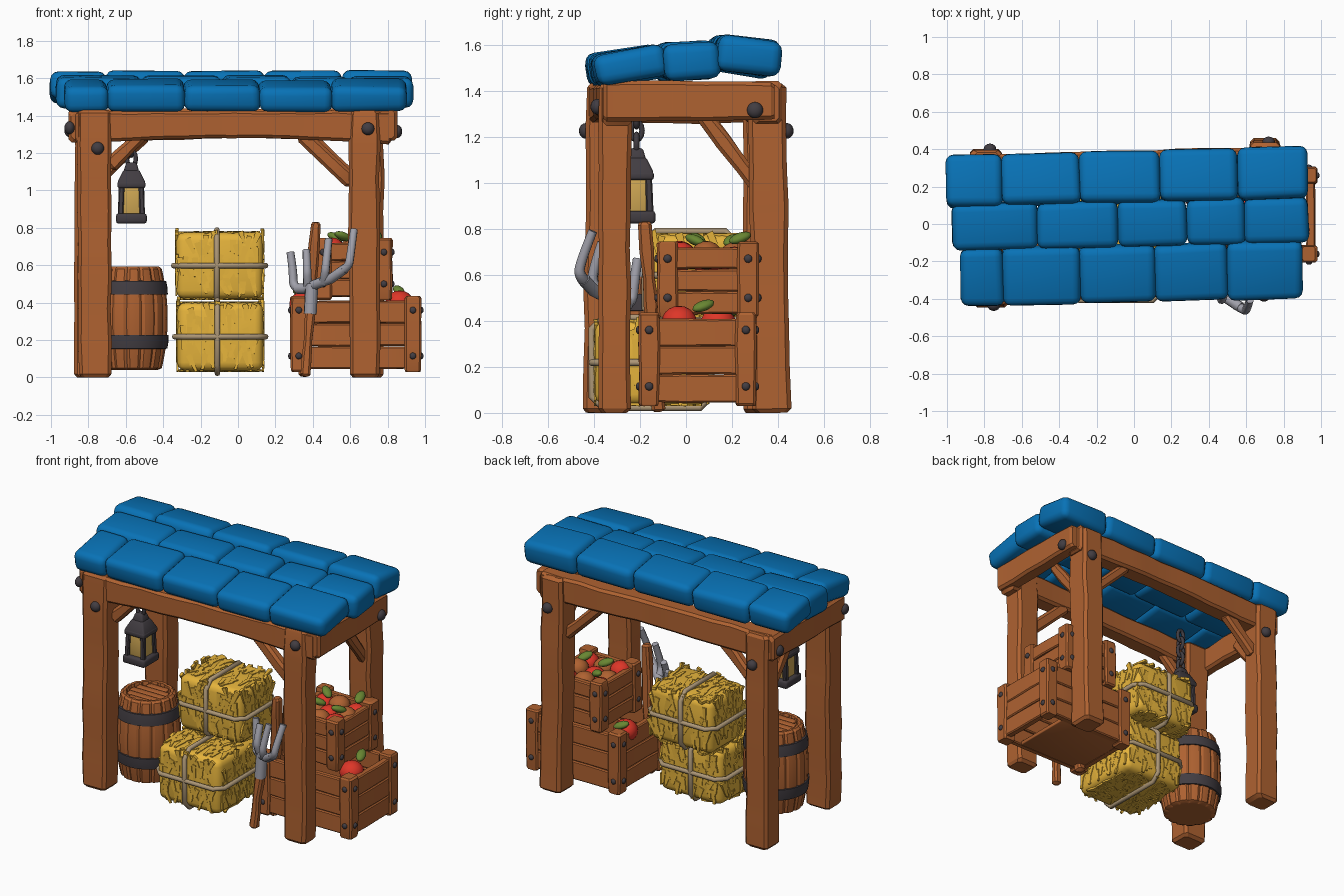
import bpy, bmesh, math, random
from mathutils import Vector as V, Matrix as M

if "Cube" in bpy.data.objects:
    bpy.data.objects.remove(bpy.data.objects["Cube"])

random.seed(4)
R = random.uniform

def lin(c):
    c /= 255
    return c / 12.92 if c <= .04045 else ((c + .055) / 1.055) ** 2.4

MATS = {}
for n, rgb in dict(wood=(175, 98, 49), roof_blue=(8, 114, 182), straw=(230, 180, 60), iron=(66, 61, 66),
                   steel=(160, 160, 170), rope=(172, 150, 118), apple_red=(222, 54, 40),
                   leaf_green=(104, 134, 50), lamp_glass=(208, 168, 84)).items():
    m = bpy.data.materials.new(n)
    m.diffuse_color = (*[lin(c) for c in rgb], 1)
    m.use_nodes = True
    m.node_tree.nodes["Principled BSDF"].inputs["Base Color"].default_value = m.diffuse_color
    MATS[n] = m

def finish(bm, name, mat, angle=45):
    bmesh.ops.recalc_face_normals(bm, faces=bm.faces[:])
    for f in bm.faces:
        f.smooth = True
    for e in bm.edges:
        e.smooth = len(e.link_faces) == 2 and e.calc_face_angle(0) < math.radians(angle)
    me = bpy.data.meshes.new(name)
    bm.to_mesh(me)
    bm.free()
    me.materials.append(MATS[mat])
    o = bpy.data.objects.new(name, me)
    bpy.context.collection.objects.link(o)
    return o

def box(name, loc, size, mat, bevel=.012, rot=(0, 0, 0), seg=2, jit=0):
    bm = bmesh.new()
    bmesh.ops.create_cube(bm, size=1)
    for v in bm.verts:
        v.co = V([v.co[i] * size[i] + R(-jit, jit) for i in range(3)])
    bmesh.ops.bevel(bm, geom=bm.edges[:], offset=bevel, segments=seg, profile=.5, affect='EDGES')
    o = finish(bm, name, mat, 60)
    o.location, o.rotation_euler = loc, rot
    return o

def beam(name, p0, p1, w, h, mat='wood', n=5, c=.016, jit=.004, arch=0):
    """Slightly wobbly hand-cut timber lofted between two points."""
    p0, p1 = V(p0), V(p1)
    L = (p1 - p0).length
    z = (p1 - p0) / L
    u = V((1, 0, 0)) - z * z.x if abs(z.z) > .9 else z.cross(V((0, 0, 1)))
    u.normalize()
    v = z.cross(u)
    ts = [0, c] + [c + (L - 2 * c) * i / n for i in range(1, n)] + [L - c, L]
    bm, rings = bmesh.new(), []
    for t in ts:
        k = c * .8 if t in (ts[0], ts[-1]) else 0
        a, b = w / 2 - k + R(-jit, jit), h / 2 - k + R(-jit, jit)
        d = b - arch * math.sin(math.pi * t / L)
        o = p0 + z * t + u * R(-jit, jit) * .6 + v * R(-jit, jit) * .6
        prof = [(a, d - c), (a - c, d), (c - a, d), (-a, d - c), (-a, c - b), (c - a, -b), (a - c, -b), (a, c - b)]
        rings.append([bm.verts.new(o + u * x + v * y) for x, y in prof])
    for r, s in zip(rings, rings[1:]):
        for i in range(8):
            bm.faces.new((r[i], r[(i + 1) % 8], s[(i + 1) % 8], s[i]))
    bm.faces.new(rings[0])
    bm.faces.new(rings[-1])
    return finish(bm, name, mat, 28)

def ball(name, loc, scale, mat, rot=(0, 0, 0), u=16):
    bm = bmesh.new()
    bmesh.ops.create_uvsphere(bm, u_segments=u, v_segments=u // 2 + 2, radius=1)
    o = finish(bm, name, mat, 90)
    o.location, o.scale, o.rotation_euler = loc, scale, rot
    return o

def tube(name, pts, r, mat, cyclic=False, tip=1, kind='POLY'):
    cu = bpy.data.curves.new(name, 'CURVE')
    cu.dimensions, cu.bevel_depth, cu.bevel_resolution, cu.use_fill_caps = '3D', r, 2, True
    s = cu.splines.new(kind)
    s.points.add(len(pts) - 1)
    for i, p in enumerate(pts):
        s.points[i].co = (*p, 1)
        s.points[i].radius = 1 + (tip - 1) * i / (len(pts) - 1)
    s.use_cyclic_u = cyclic
    if kind == 'NURBS':
        s.use_endpoint_u, s.order_u, s.resolution_u = True, 3, 5
    o = bpy.data.objects.new(name, cu)
    bpy.context.collection.objects.link(o)
    cu.materials.append(MATS[mat])
    bpy.ops.object.select_all(action='DESELECT')
    o.select_set(True)
    bpy.context.view_layer.objects.active = o
    bpy.ops.object.convert(target='MESH')

def lathe(name, loc, prof, seg, mat, groove=0):
    bm, rings = bmesh.new(), []
    for r, z in prof:
        rings.append([bm.verts.new((q * math.cos(a), q * math.sin(a), z)) for i in range(seg)
                      for a in [math.tau * i / seg] for q in [r - (groove if i % 5 == 0 else 0)]])
    for r, s in zip(rings, rings[1:]):
        for i in range(seg):
            bm.faces.new((r[i], r[(i + 1) % seg], s[(i + 1) % seg], s[i]))
    bm.faces.new(rings[0])
    bm.faces.new(rings[-1])
    finish(bm, name, mat, 25).location = loc

# posts: name, bottom xy, top xy, size
for n, b, t, s in [('front_left_post', (-.765, -.37), (-.77, -.35), (.178, .16)),
                   ('front_right_post', (.678, -.31), (.675, -.31), (.165, .14)),
                   ('back_right_post', (.70, .375), (.70, .35), (.16, .165)),
                   ('back_left_post', (-.795, .325), (-.79, .32), (.16, .15))]:
    beam(n, (*b, 0), (*t, 1.43), *s, n=8, c=.018)
    sy = 1 if b[1] > 0 else -1
    ball(n + '_bolt', (t[0] + .02, t[1] + sy * (s[1] / 2 + .005), 1.33 if n == 'front_right_post' else 1.225),
         (.034, .03, .034), 'iron')

# top beams, side beams and their bolts
beam('front_beam', (-.87, -.36, 1.337), (.82, -.30, 1.337), .125, .175, n=12, arch=.03)
beam('back_beam', (-.88, .305, 1.347), (.80, .355, 1.347), .125, .18, n=12, arch=.02)
beam('right_side_beam', (.80, -.36, 1.355), (.80, .385, 1.355), .1, .17)
beam('left_side_beam', (-.86, -.40, 1.345), (-.86, .37, 1.345), .085, .17)
for x, y, z in [(.85, .30, 1.315), (-.90, -.39, 1.335), (-.90, .30, 1.32)]:
    ball('side_bolt', (x, y, z), (.028, .035, .035), 'iron')

# diagonal braces
for x, y, s, k in [(-.69, -.33, 1, .17), (.61, -.30, -1, .26), (-.73, .32, 1, .22), (.64, .35, -1, .26)]:
    beam('brace', (x, y, 1.30 - k), (x + s * (k + .01), y, 1.30), .065, .075, n=3)
for x in (-.81, .72):
    beam('side_brace', (x, .34, .95), (x, .07, 1.30), .065, .07, n=3)

# three overlapping rows of roof tiles: y, z, depth, thickness, tilt, seams
for y, z, d, th, tilt, cuts in [(.25, 1.55, .28, .155, -8, (-1, -.705, -.29, .14, .555, .93)),
                                (.005, 1.53, .25, .16, 4, (-.97, -.515, -.085, .28, .59, .93)),
                                (-.262, 1.507, .31, .14, 9, (-.93, -.70, -.29, .115, .50, .90))]:
    for a, b in zip(cuts, cuts[1:]):
        x = (a + b) / 2
        box('roof_tile', (x, y + .026 * x, z + R(-.004, .004)), (b - a + .004, d, th), 'roof_blue', .043,
            (math.radians(tilt + R(-1.5, 1.5)), R(-.008, .008), .026), 3, .006)

# barrel with grooved staves and hoops
B = (-.575, -.13, 0)
def br(z):
    return .166 + .034 * (1 - ((z - .315) / .275) ** 2)
prof = [(br(.04) - .02, .04)] + [(br(z), z) for z in [.05 + .053 * i for i in range(11)]]
prof += [(br(.59) - .012, .592), (br(.59) - .03, .59), (br(.59) - .035, .565), (.02, .565)]
lathe('barrel', B, prof, 75, 'wood', .009)
for z in (.19, .48):
    lathe('barrel_hoop', B, [(br(z) - .02, z - .038), (br(z - .03) + .008, z - .036), (br(z) + .010, z),
                             (br(z + .03) + .008, z + .036), (br(z) - .02, z + .038)], 40, 'iron')
for i in range(-2, 3):
    w = 2 * math.sqrt(.125 ** 2 - (.05 * i) ** 2)
    box('barrel_lid_board', (B[0], B[1] + .05 * i, .568), (w, .046, .02), 'wood', .006)

# hay bales: core, straw strands on every side, two rope loops
def loop(a, b, r=.05):
    return [(a - r, b), (r - a, b), (-a, b - r), (-a, r - b), (r - a, -b), (a - r, -b), (a, r - b), (a, b - r)]

def bale(name, c, s):
    c = V(c)
    box(name + '_core', c, [k - .02 for k in s], 'straw', .045, seg=3)
    bm = bmesh.new()
    for ax in range(3):
        for sg in (1, -1):
            i, j = [(1, 2), (0, 2), (0, 1)][ax]
            for _ in range(int(s[i] * s[j] * 300)):
                p, n, d = V((0, 0, 0)), V((0, 0, 0)), V((0, 0, 0))
                p[ax] = sg * (s[ax] / 2 - .012)
                p[i], p[j] = R(-.43, .43) * s[i], R(-.37, .40) * s[j]
                n[ax] = sg
                ang = R(-.5, .5)
                d[i], d[j] = math.sin(ang), -math.cos(ang)
                d = (d + n * R(.0, .08)).normalized()
                u = d.cross(n).normalized()
                mat = M((u, d, u.cross(d))).transposed().to_4x4()
                L, w = R(.07, .11), R(.026, .036)
                vs = bmesh.ops.create_cube(bm, size=1)['verts']
                for v in vs:
                    k = .5 if v.co.y > 0 else 1
                    v.co = p + mat @ V((v.co.x * w * k, v.co.y * L, v.co.z * .018 * k))
    o = finish(bm, name + '_straw', 'straw', 50)
    o.location = c
    a, b, h = [k / 2 + .004 for k in s]
    tube(name + '_rope', [c + V((x, y, 0)) for x, y in loop(a, b)], .015, 'rope', True)
    tube(name + '_rope', [c + V((-.015, y, z)) for y, z in loop(b, h)], .015, 'rope', True)

bale('lower_bale', (-.095, -.15, .218), (.48, .51, .385))
bale('upper_bale', (-.098, .02, .598), (.485, .39, .375))

# crates: corner posts, slats, floor, bolts
def crate(name, x0, x1, y0, y1, z0, z1, floor_x1):
    w, h = .09, (z1 - z0 - .04) / 3
    for i, x in enumerate((x0, x1)):
        for j, y in enumerate((y0, y1)):
            sx, sy = (1, -1)[i], (1, -1)[j]
            px, py = x + sx * w / 2, y + sy * w / 2
            beam(name + '_corner', (px, py, z0), (px, py, z1), w, w, n=3, c=.01, jit=.003)
            for z in (z0 + .085, z1 - .075):
                ball(name + '_bolt', (x, py, z), (.013, .018, .018), 'iron', u=10)
                ball(name + '_bolt', (px, y, z), (.018, .013, .018), 'iron', u=10)
    for k in range(3):
        z = z0 + .015 + h * (k + .5)
        for s, y in ((1, y0), (-1, y1)):
            beam(name + '_slat', (x0 + .05, y + s * .035, z), (x1 - .05, y + s * .035, z), .045, h - .002, n=3, c=.007, jit=.002)
        for s, x in ((1, x0), (-1, x1)):
            beam(name + '_slat', (x + s * .035, y0 + .05, z), (x + s * .035, y1 - .05, z), .045, h - .002, n=3, c=.007, jit=.002)
    box(name + '_floor', ((x0 + floor_x1) / 2 + .02, (y0 + y1) / 2, z0 + .03),
        (floor_x1 - x0 - .05, y1 - y0 - .06, .025), 'wood', .005)

crate('lower_crate', .28, .98, -.205, .305, .03, .435, .82)
crate('upper_crate', .41, .825, -.125, .315, .415, .745, .80)

# apples, brown roots and leaves
for p in [(.865, -.03, .395), (.35, .14, .39)]:
    ball('apple', p, (.076, .076, .07), 'apple_red')
for i in range(3):
    for j in range(3):
        p = (.50 + .115 * i + R(-.01, .01), -.02 + .115 * j + R(-.01, .01), .675 + R(-.015, .02))
        red = (i + j) % 2 == 0
        ball('apple' if red else 'brown_root', p, (.068, .068, .062), 'apple_red' if red else 'wood')
for x, y, z, a in [(.86, .075, .465, .4), (.34, .2, .45, 2), (.56, .05, .755, 2.2), (.74, .235, .76, .3),
                   (.72, .04, .75, 2.6), (.52, .2, .75, 1)]:
    ball('leaf', (x, y, z), (.03, .052, .022), 'leaf_green', (.35, .2, a), 12)

# hanging lantern and chain
LX, LY = -.57, -.215
box('lantern_base', (LX, LY, .85), (.165, .165, .055), 'iron', .014)
box('lantern_glass', (LX, LY, .955), (.112, .112, .17), 'lamp_glass', .005)
for sx in (-1, 1):
    for sy in (-1, 1):
        beam('lantern_bar', (LX + sx * .058, LY + sy * .058, .86), (LX + sx * .052, LY + sy * .052, 1.04), .03, .03, 'iron', 2, .006, .001)
box('lantern_collar', (LX, LY, 1.03), (.15, .15, .035), 'iron', .01)
for n, z, r1, r2, d in [('lantern_cap', 1.075, .108, .06, .07), ('lantern_top', 1.125, .06, .038, .05)]:
    bm = bmesh.new()
    bmesh.ops.create_cone(bm, cap_ends=True, segments=4, radius1=r1, radius2=r2, depth=d)
    bmesh.ops.bevel(bm, geom=bm.edges[:], offset=.01, segments=2, profile=.5, affect='EDGES')
    o = finish(bm, n, 'iron')
    o.location, o.rotation_euler = (LX, LY, z), (0, 0, math.pi / 4)
for i in range(5):
    pts = []
    for k in range(12):
        a = math.tau * k / 12
        q = .024 * math.cos(a)
        pts.append((LX + (q if i % 2 == 0 else 0), LY + (q if i % 2 else 0), 1.17 + .056 * i + .04 * math.sin(a)))
    tube('chain_link', pts, .012, 'iron', True)

# hay fork leaning on the front post, and a spare handle behind it
beam('fork_handle', (.36, -.345, .005), (.39, -.312, .40), .052, .052, n=4, c=.012)
beam('spare_handle', (.35, -.12, .005), (.415, -.18, .83), .058, .058, n=7, c=.012)
tube('fork_socket', [(.386, -.315, .34), (.395, -.31, .50)], .036, 'steel')
tube('fork_crossbar', [(.315, -.25, .475), (.36, -.285, .475), (.42, -.335, .50), (.50, -.40, .53), (.57, -.445, .58)], .028, 'steel')
for pts in [[(.33, -.26, .475), (.295, -.235, .48), (.295, -.225, .57), (.28, -.21, .67)],
            [(.375, -.30, .485), (.37, -.32, .53), (.37, -.33, .58), (.365, -.285, .68)],
            [(.46, -.37, .51), (.465, -.40, .55), (.47, -.41, .60), (.485, -.365, .74)],
            [(.54, -.43, .56), (.59, -.46, .59), (.60, -.465, .64), (.62, -.405, .79)]]:
    tube('fork_tine', pts, .026, 'steel', tip=.8, kind='NURBS')
